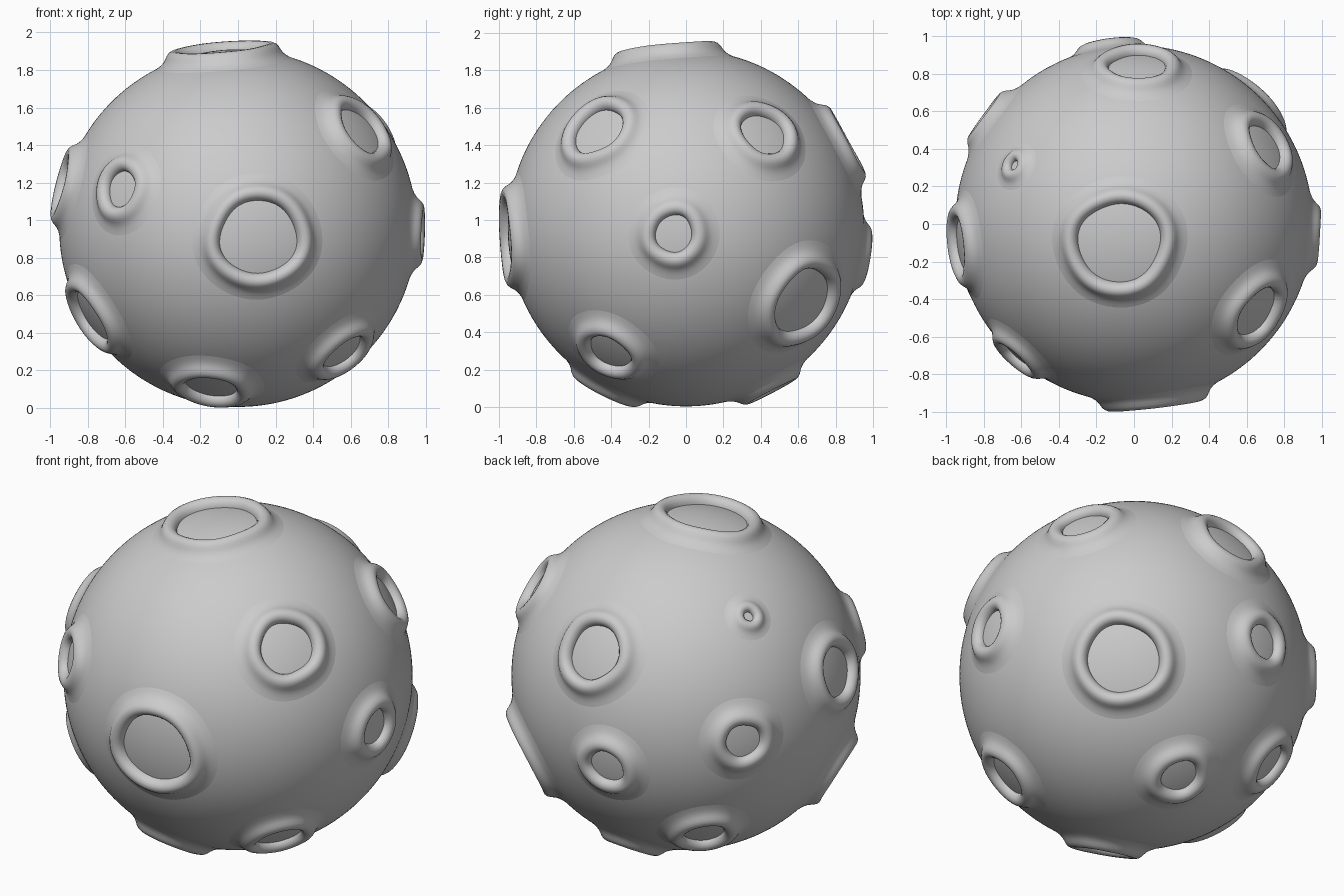
import bpy, bmesh, random
from math import sin, cos, pi
from mathutils import Vector

if "Cube" in bpy.data.objects:
    bpy.data.objects.remove(bpy.data.objects["Cube"])

random.seed(4)
R = 0.953
CENTRE = Vector((0, 0, 0.957))

# craters: direction from the ball centre (x, y, z), floor radius
CRATERS = [
    (0.11, -0.94, -0.05, 0.200),   # front
    (-0.08, -0.10, 0.94, 0.215),   # top
    (0.95, -0.065, -0.03, 0.097),  # right
    (0.64, -0.46, 0.51, 0.142),
    (0.71, 0.42, 0.51, 0.125),
    (0.55, -0.40, -0.65, 0.120),
    (0.60, 0.62, -0.39, 0.190),
    (-0.62, -0.70, 0.21, 0.095),
    (-0.78, -0.29, -0.47, 0.150),
    (-0.14, -0.42, -0.84, 0.132),
    (0.02, 0.83, 0.45, 0.150),     # back
    (-0.92, -0.11, 0.23, 0.140),   # left
    (-0.77, 0.56, 0.03, 0.095),
    (-0.13, 0.93, -0.15, 0.095),
    (-0.50, 0.54, -0.60, 0.110),
    (0.05, 0.44, -0.84, 0.098),
    (-0.63, 0.31, 0.64, 0.026),    # smallest one
]

# rim cross-section: distance outward from the floor edge, relative height
PROFILE = [(0.002, -0.12), (0.001, 0.15), (0.004, 0.45), (0.012, 0.72),
           (0.024, 0.92), (0.040, 1.0), (0.056, 0.93), (0.071, 0.74),
           (0.084, 0.50), (0.098, 0.30), (0.115, 0.15), (0.135, 0.05),
           (0.160, -0.03)]
SEGS = 72


def add_object(name, bm):
    for f in bm.faces:
        f.smooth = True
    me = bpy.data.meshes.new(name)
    bm.to_mesh(me)
    bm.free()
    ob = bpy.data.objects.new(name, me)
    ob.location = CENTRE
    bpy.context.collection.objects.link(ob)
    return ob


def crater_rim(name, axis, r):
    """Sweep the rim profile round a slightly uneven circle on the ball."""
    u = axis.orthogonal().normalized()
    v = axis.cross(u)
    p2, p3, p5 = (random.uniform(0, 2 * pi) for _ in range(3))
    height = 0.038 + 0.085 * r if r > 0.05 else 0.032
    width = 1.0 if r > 0.05 else 0.72
    bm = bmesh.new()
    rows = []
    for d, h in PROFILE:
        row = []
        for i in range(SEGS):
            a = 2 * pi * i / SEGS
            wob = 0.03 * cos(2 * a + p2) + 0.025 * cos(3 * a + p3) + 0.012 * cos(5 * a + p5)
            t = (r * (1 + wob) + d * width) / R
            n = axis * cos(t) + (u * cos(a) + v * sin(a)) * sin(t)
            row.append(bm.verts.new(n * (R + h * height)))
        rows.append(row)
    for lo, hi in zip(rows, rows[1:]):
        for i in range(SEGS):
            j = (i + 1) % SEGS
            bm.faces.new((lo[i], hi[i], hi[j], lo[j]))
    bmesh.ops.recalc_face_normals(bm, faces=bm.faces)
    # make sure the outer skirt faces away from the ball
    bm.faces.ensure_lookup_table()
    f = bm.faces[-1]
    if f.normal.dot(f.calc_center_median()) < 0:
        bmesh.ops.reverse_faces(bm, faces=bm.faces)
    add_object(name, bm)


# ball with the hidden skin under each rim removed
axes = [(Vector(c[:3]).normalized(), c[3]) for c in CRATERS]
bm = bmesh.new()
bmesh.ops.create_icosphere(bm, subdivisions=6, radius=R)
hidden = []
for f in bm.faces:
    for axis, r in axes:
        if r < 0.05:
            continue
        ds = [axis.angle(vt.co) * R for vt in f.verts]
        if min(ds) > r * 1.07 + 0.008 and max(ds) < r * 0.93 + 0.125:
            hidden.append(f)
            break
bmesh.ops.delete(bm, geom=hidden, context='FACES')
add_object("ball", bm)

# raised rims
for k, (axis, r) in enumerate(axes):
    crater_rim(f"crater_rim_{k + 1}", axis, r)
